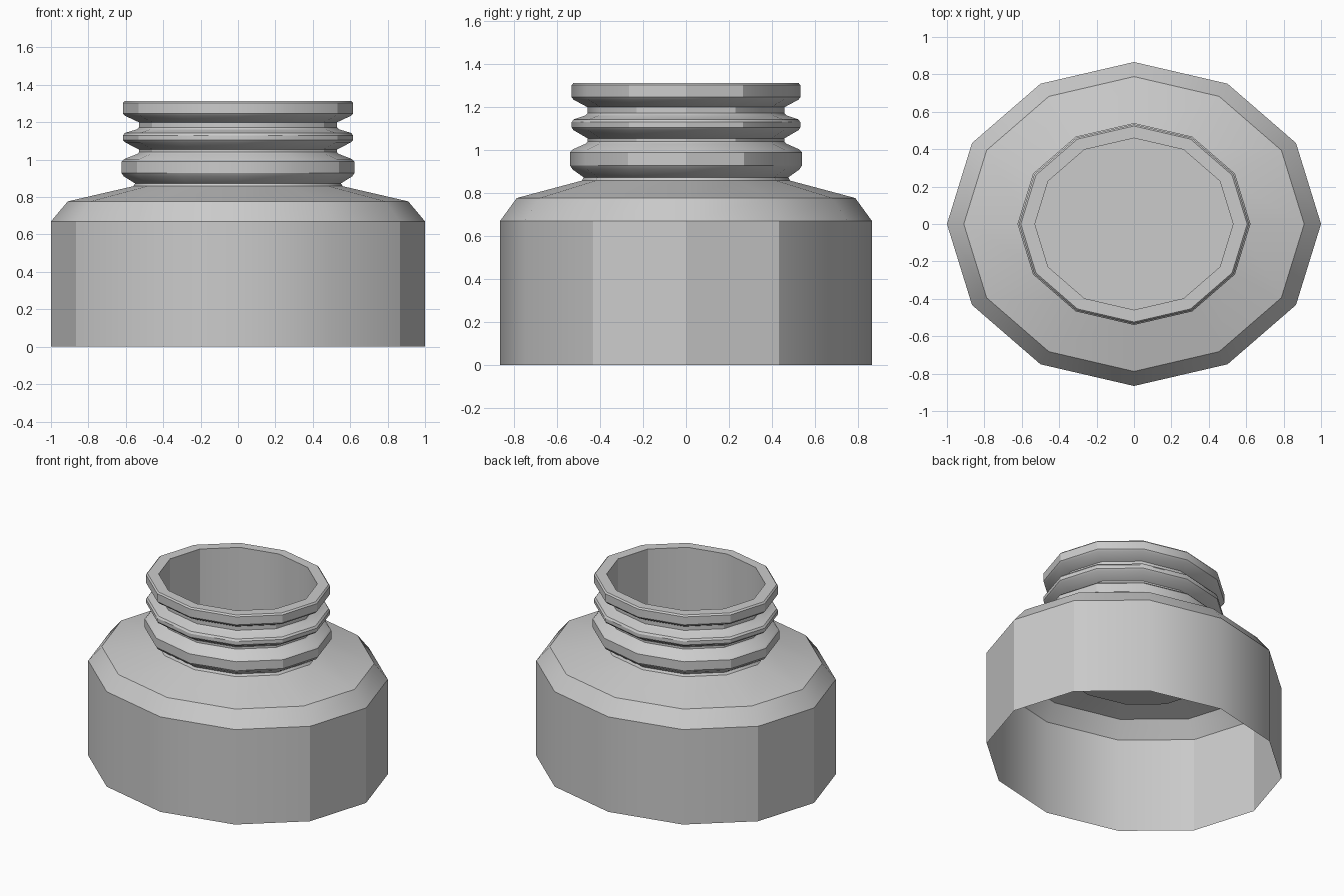
import bpy, bmesh
from math import cos, sin, pi, radians

if "Cube" in bpy.data.objects:
    bpy.data.objects.remove(bpy.data.objects["Cube"])

SIDES = 12
DEPTH = 0.866  # the model is squashed along y


def lathe(name, profile, floor=False):
    """Spin an (radius, z) profile into a 12-sided open shell."""
    bm = bmesh.new()
    rings = [[bm.verts.new((r * cos(2 * pi * i / SIDES),
                            r * sin(2 * pi * i / SIDES) * DEPTH, z))
              for i in range(SIDES)] for r, z in profile]
    for low, high in zip(rings, rings[1:]):
        for i in range(SIDES):
            k = (i + 1) % SIDES
            bm.faces.new((low[i], low[k], high[k], high[i]))
    if floor:
        bm.faces.new(rings[-1])
    mesh = bpy.data.meshes.new(name)
    bm.to_mesh(mesh)
    bm.free()
    obj = bpy.data.objects.new(name, mesh)
    bpy.context.collection.objects.link(obj)
    bpy.ops.object.select_all(action='DESELECT')
    obj.select_set(True)
    bpy.context.view_layer.objects.active = obj
    bpy.ops.object.shade_smooth_by_angle(angle=radians(30))
    return obj


# Body, open underneath, with chamfered and sloping shoulder
body = [(1.0, 0.0), (1.0, 0.67), (0.91, 0.777), (0.56, 0.858)]

# Neck with collar, thread ridge and rim
neck = [(0.55, 0.873),
        (0.61, 0.91), (0.623, 0.928), (0.623, 0.99), (0.61, 1.003),
        (0.54, 1.03), (0.53, 1.04), (0.53, 1.055),
        (0.605, 1.093), (0.615, 1.105), (0.615, 1.13), (0.605, 1.143),
        (0.54, 1.162), (0.53, 1.172), (0.53, 1.2),
        (0.605, 1.235), (0.615, 1.247), (0.615, 1.303), (0.605, 1.313),
        (0.53, 1.313)]
lathe("bottle_shell", body + neck)

# Inner wall of the neck with a closed floor
lathe("neck_liner", [(0.53, 1.313), (0.53, 0.69)], floor=True)
